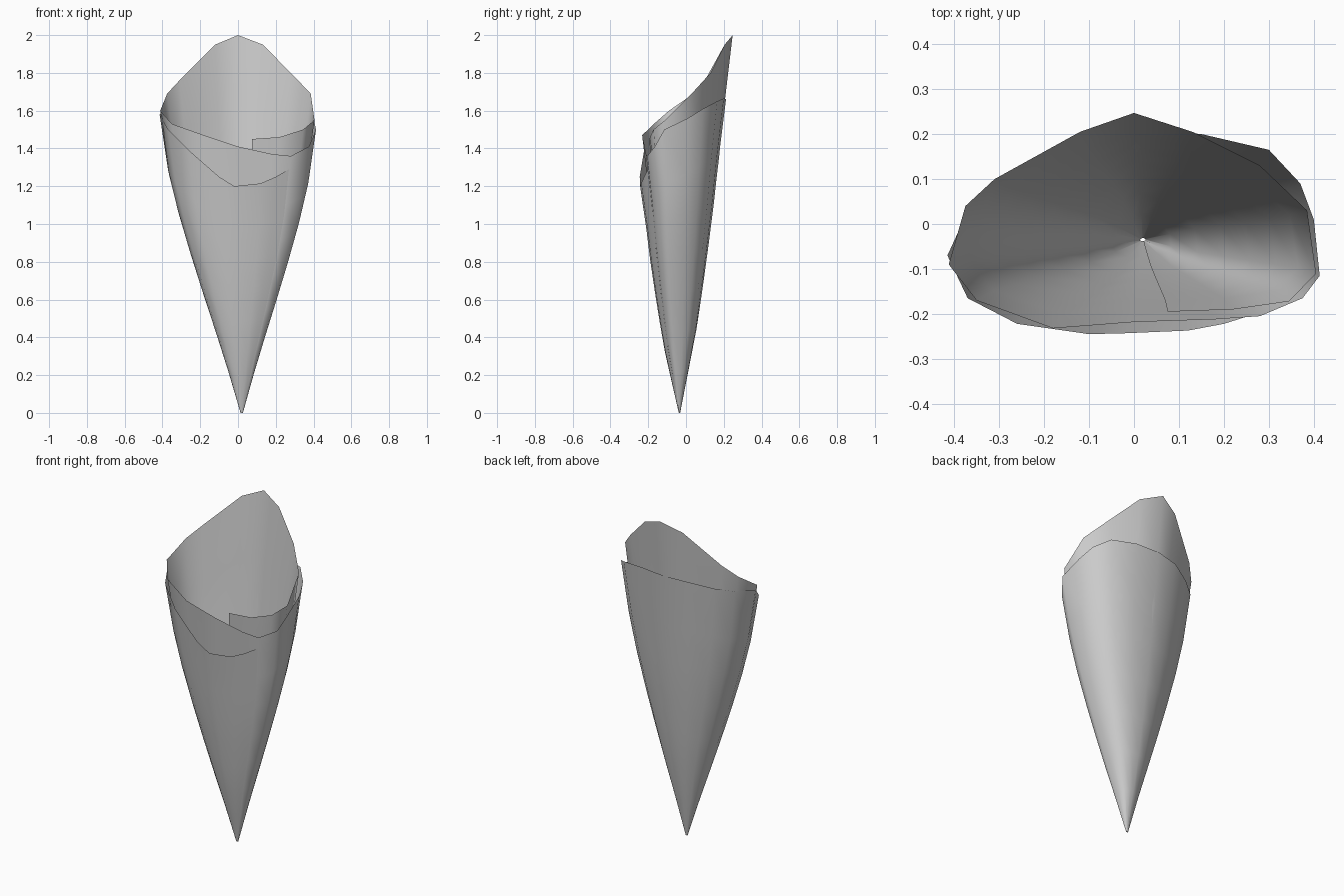
import bpy, bmesh
from mathutils import Vector

APEX = Vector((0.02, -0.035, 0.0))

# rim of the rolled sheet, spiralling from the inner corner to the outer corner
RIM = [
    # inner flap, front right
    (.075, -.195, 1.45), (.22, -.19, 1.46), (.345, -.172, 1.50), (.405, -.11, 1.55),
    # tall inner back
    (.385, .03, 1.69), (.28, .13, 1.80), (.13, .205, 1.95), (0, .247, 2.0),
    (-.12, .205, 1.95), (-.31, .10, 1.76), (-.375, .04, 1.69), (-.412, -.09, 1.60),
    # middle layer, across the front
    (-.35, -.17, 1.53), (-.18, -.232, 1.47), (0, -.218, 1.41), (.18, -.212, 1.37),
    (.28, -.205, 1.36), (.375, -.165, 1.41), (.413, -.115, 1.50),
    # outer layer, around the back
    (.40, .01, 1.56), (.37, .09, 1.61), (.30, .165, 1.65), (.15, .20, 1.665),
    (0, .212, 1.66), (-.14, .185, 1.65), (-.27, .12, 1.62), (-.36, .05, 1.60),
    (-.415, -.07, 1.58),
    # outer flap, ending front right
    (-.37, -.165, 1.50), (-.26, -.222, 1.39), (-.10, -.245, 1.25), (-.02, -.243, 1.20),
    (.12, -.237, 1.215), (.20, -.222, 1.25), (.27, -.20, 1.29),
]

# slightly bulging section from tip to rim: height, x spread, y spread
SECTION = [(0, .015, .015), (.14, .165, .20), (.27, .315, .37), (.40, .47, .50),
           (.53, .62, .62), (.67, .77, .74), (.81, .895, .84), (1, 1, 1)]

bm = bmesh.new()
columns = []
for p in RIM:
    d = Vector(p) - APEX
    columns.append([bm.verts.new(APEX + Vector((d.x * fx, d.y * fy, d.z * t)))
                    for t, fx, fy in SECTION])
for a, b in zip(columns, columns[1:]):
    for i in range(len(SECTION) - 1):
        bm.faces.new((a[i], b[i], b[i + 1], a[i + 1])[::-1])

mesh = bpy.data.meshes.new("rolled_paper_cone")
bm.to_mesh(mesh)
bm.free()
cone = bpy.data.objects.new("rolled_paper_cone", mesh)
bpy.context.collection.objects.link(cone)
mesh.flip_normals()
for poly in mesh.polygons:
    poly.use_smooth = True
